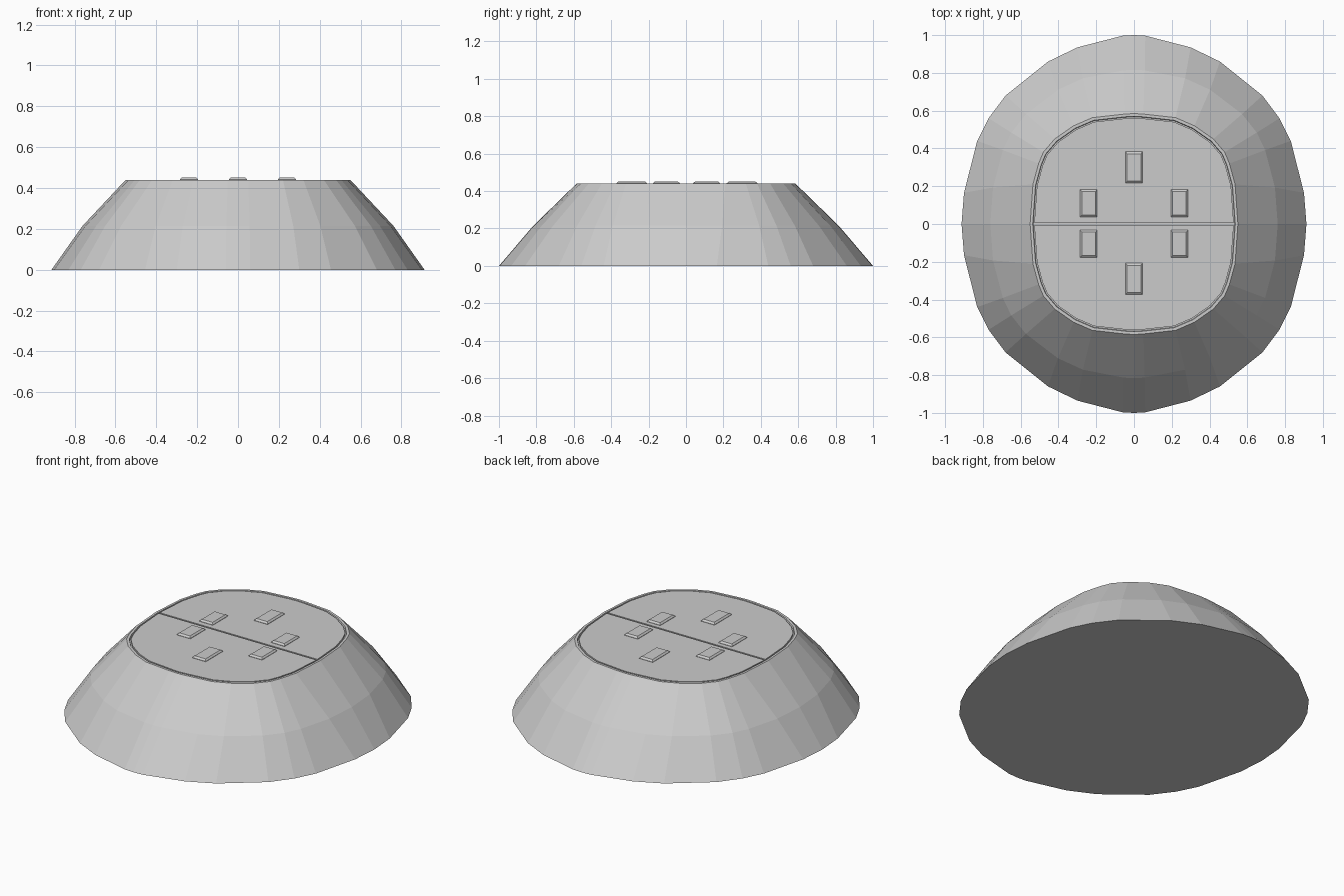
import bpy, bmesh

if "Cube" in bpy.data.objects:
    bpy.data.objects.remove(bpy.data.objects["Cube"])

# Quarter outlines, from the +x axis to the +y axis
BASE = [(.913, 0), (.90, .165), (.83, .44), (.77, .56), (.68, .68),
        (.455, .86), (.30, .935), (.06, .997), (0, 1)]
TOP = [(.55, 0), (.535, .21), (.505, .32), (.48, .38), (.42, .45),
       (.32, .52), (.22, .563), (.05, .582), (0, .585)]
MID = [((a + c) / 2 * 1.04, (b + d) / 2 * 1.03)
       for (a, b), (c, d) in zip(BASE, TOP)]


def full(q):
    """Mirror a quarter outline into a closed loop."""
    half = q + [(-x, y) for x, y in q[-2::-1]]
    return half + [(x, -y) for x, y in half[-2:0:-1]]


def scaled(q, s):
    return [(x * s, y * s) for x, y in q]


def loft(name, rings):
    """Skin a stack of (outline, z) loops and cap both ends."""
    bm = bmesh.new()
    loops = [[bm.verts.new((x, y, z)) for x, y in pts] for pts, z in rings]
    n = len(loops[0])
    for lo, hi in zip(loops, loops[1:]):
        for i in range(n):
            j = (i + 1) % n
            bm.faces.new((lo[i], lo[j], hi[j], hi[i]))
    bm.faces.new(loops[0][::-1])
    bm.faces.new(loops[-1])
    bmesh.ops.recalc_face_normals(bm, faces=bm.faces)
    mesh = bpy.data.meshes.new(name)
    bm.to_mesh(mesh)
    bm.free()
    ob = bpy.data.objects.new(name, mesh)
    bpy.context.collection.objects.link(ob)
    return ob


def rect(x, y, w, d):
    return [(x + sx * w / 2, y + sy * d / 2)
            for sx, sy in ((-1, -1), (1, -1), (1, 1), (-1, 1))]


# Sloped body with a thin rim and shallow recess on top
loft("body", [(full(BASE), 0), (full(MID), .215), (full(TOP), .44),
              (full(scaled(TOP, .975)), .44), (full(scaled(TOP, .97)), .43)])

# Two lid halves with a narrow seam between them
for name, s in (("back_lid", 1), ("front_lid", -1)):
    q = scaled(TOP, .96)
    q[0] = (q[0][0], .005)
    half = [(x, y * s) for x, y in q + [(-x, y) for x, y in q[::-1][1:]]]
    loft(name, [(half, .428), (half, .44)])

# Raised bevelled pads
for i, (x, y) in enumerate([(0, .30), (-.24, .11), (.24, .11),
                            (0, -.29), (-.24, -.105), (.24, -.105)]):
    d = .165 if x == 0 else .145
    loft(f"pad_{i + 1}", [(rect(x, y, .09, d), .435), (rect(x, y, .09, d), .442),
                          (rect(x, y, .072, d - .022), .451)])
